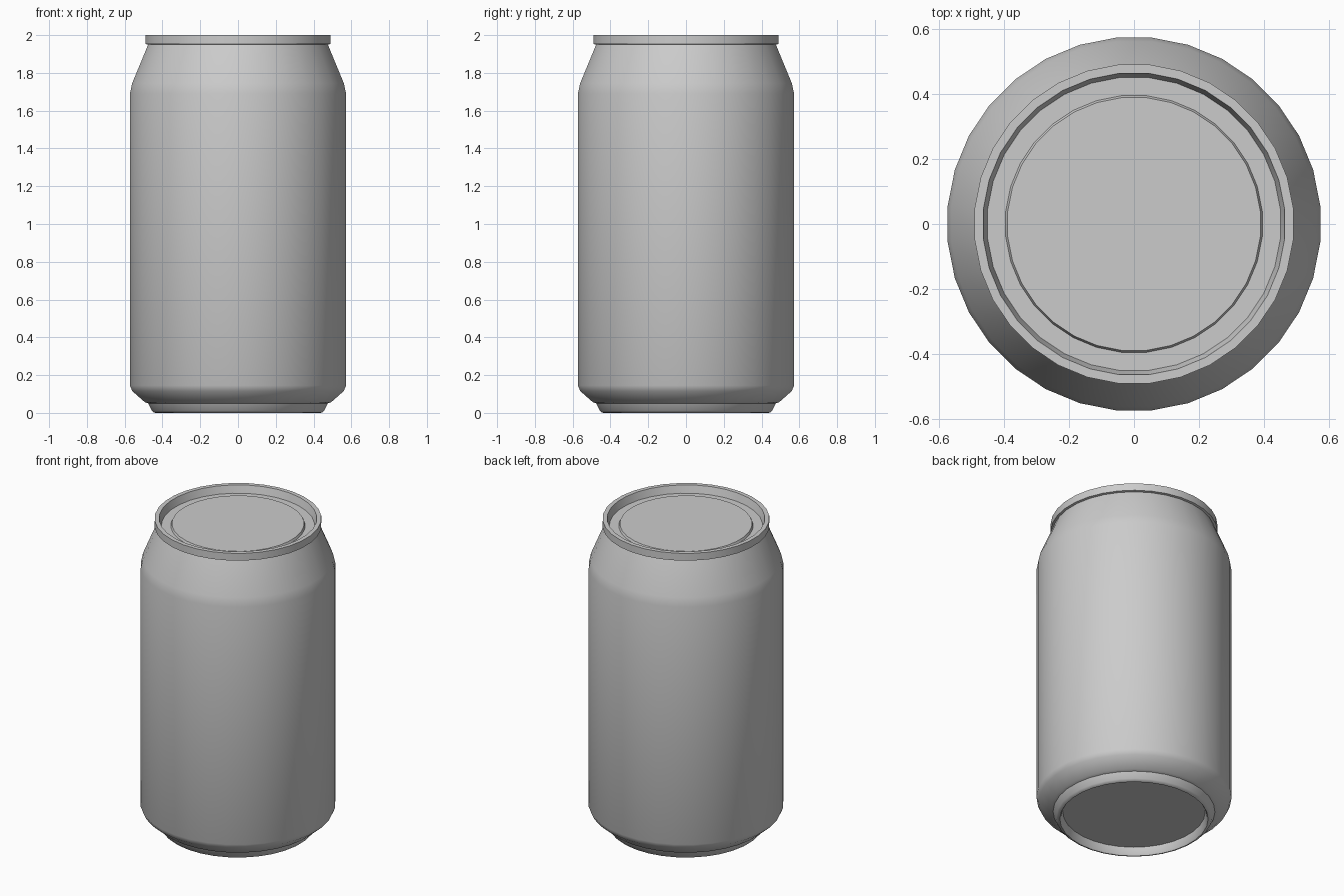
import bpy
import math

SEGMENTS = 32

cube = bpy.data.objects.get("Cube")
if cube:
    bpy.data.objects.remove(cube, do_unlink=True)

# Single bare-metal colour
metal = bpy.data.materials.new("bare aluminium")
metal.use_nodes = True
colour = (0.6, 0.6, 0.6, 1)
metal.diffuse_color = colour
metal.node_tree.nodes["Principled BSDF"].inputs["Base Color"].default_value = colour


def lathe(name, profile, cap_start=False, cap_end=False):
    """Revolve (radius, height) points around z, optionally capping the ends."""
    verts, faces = [], []
    for radius, height in profile:
        for i in range(SEGMENTS):
            a = math.tau * (i + 0.5) / SEGMENTS
            verts.append((radius * math.cos(a), radius * math.sin(a), height))
    for ring in range(len(profile) - 1):
        low, high = ring * SEGMENTS, (ring + 1) * SEGMENTS
        for i in range(SEGMENTS):
            j = (i + 1) % SEGMENTS
            faces.append((low + i, low + j, high + j, high + i))
    if cap_start:
        faces.append(tuple(reversed(range(SEGMENTS))))
    if cap_end:
        faces.append(tuple(range(len(verts) - SEGMENTS, len(verts))))
    mesh = bpy.data.meshes.new(name)
    mesh.from_pydata(verts, [], faces)
    mesh.materials.append(metal)
    obj = bpy.data.objects.new(name, mesh)
    bpy.context.collection.objects.link(obj)
    bpy.ops.object.select_all(action="DESELECT")
    obj.select_set(True)
    bpy.context.view_layer.objects.active = obj
    bpy.ops.object.shade_smooth_by_angle(angle=math.radians(35))
    return obj


# Recessed base with its rounded standing ring
lathe("base", [(0.42, 0.05), (0.43, 0.01), (0.437, 0.0), (0.447, 0.002),
               (0.458, 0.012), (0.477, 0.05)], cap_start=True)

# Wall with tapered bottom and neck
lathe("body", [(0.477, 0.05), (0.495, 0.056), (0.562, 0.115), (0.575, 0.145),
               (0.575, 1.69), (0.563, 1.745), (0.478, 1.95)])

# Rolled rim, sunken channel and raised centre panel
lathe("lid", [(0.478, 1.95), (0.492, 1.953), (0.492, 2.0), (0.465, 2.0),
              (0.452, 1.952), (0.396, 1.952), (0.39, 1.966)], cap_end=True)
